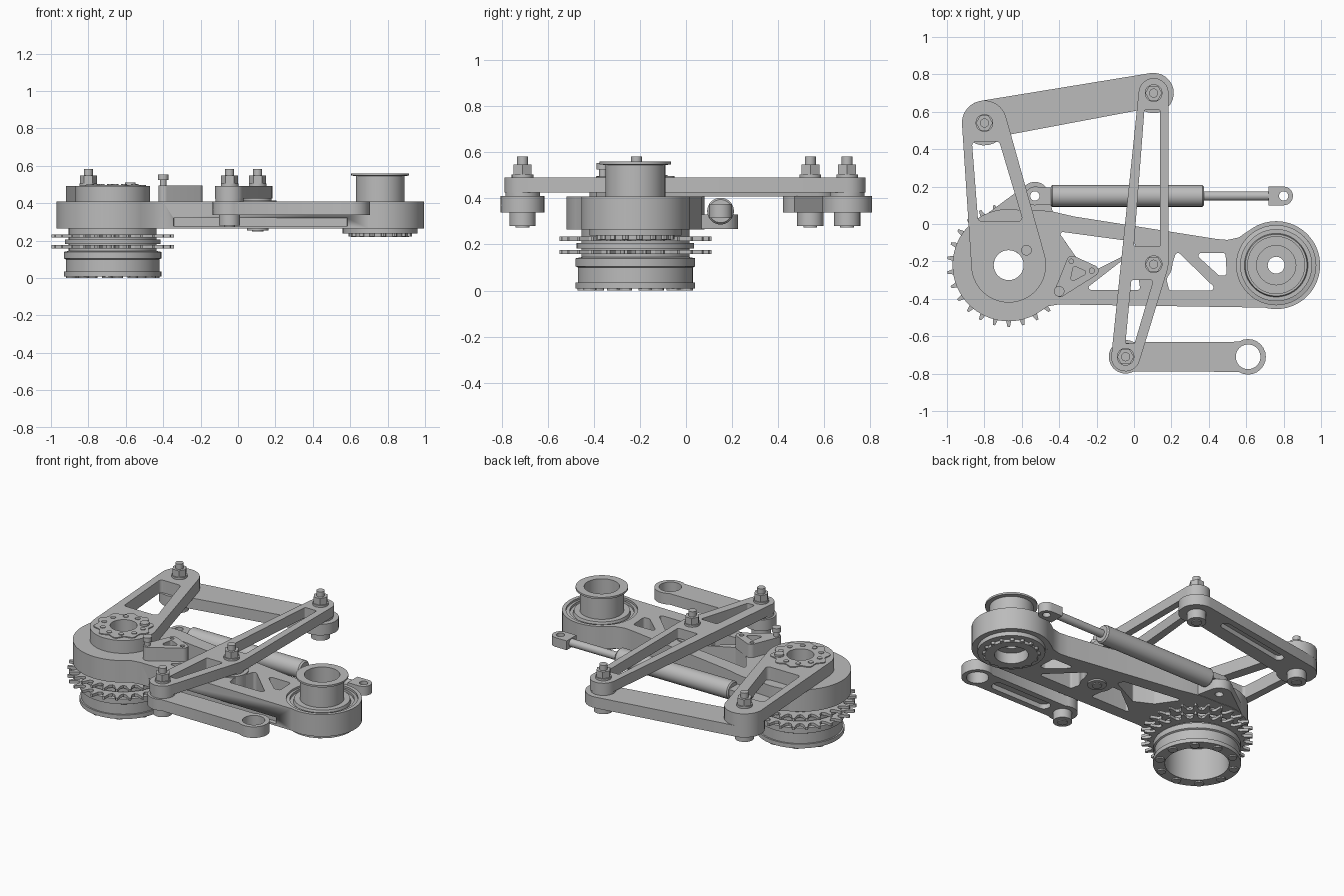
import bpy, bmesh, math

cube = bpy.data.objects.get("Cube")
if cube:
    bpy.data.objects.remove(cube, do_unlink=True)

metal = bpy.data.materials.new("grey metal")
metal.use_nodes = True
GREY = (0.5, 0.5, 0.5, 1)
metal.diffuse_color = GREY
metal.node_tree.nodes["Principled BSDF"].inputs["Base Color"].default_value = GREY


def finish(name, mesh):
    """Weld, fix normals, shade and link a mesh."""
    bm = bmesh.new()
    bm.from_mesh(mesh)
    bmesh.ops.remove_doubles(bm, verts=bm.verts, dist=0.0002)
    bmesh.ops.recalc_face_normals(bm, faces=bm.faces)
    bm.to_mesh(mesh)
    bm.free()
    mesh.materials.clear()
    mesh.materials.append(metal)
    ob = bpy.data.objects.new(name, mesh)
    bpy.context.collection.objects.link(ob)
    bpy.ops.object.select_all(action="DESELECT")
    ob.select_set(True)
    bpy.context.view_layer.objects.active = ob
    bpy.ops.object.shade_smooth_by_angle(angle=math.radians(30))
    return ob


def arc(x, y, r, a0=0, a1=345, step=15):
    n = max(2, round((a1 - a0) / step))
    angles = [math.radians(a0 + (a1 - a0) * i / n) for i in range(n + 1)]
    return [(x + r * math.cos(a), y + r * math.sin(a)) for a in angles]


def circle(x, y, r):
    return arc(x, y, r, 0, 352.5, 7.5)


def hull(*circles):
    """Outline of a belt pulled round several circles (x, y, r)."""
    pts = sorted({p for c in circles for p in circle(*c)})

    def half(seq):
        out = []
        for p in seq:
            while len(out) > 1 and ((out[-1][0] - out[-2][0]) * (p[1] - out[-2][1])
                                    <= (out[-1][1] - out[-2][1]) * (p[0] - out[-2][0])):
                out.pop()
            out.append(p)
        return out[:-1]
    return half(pts) + half(pts[::-1])


def window(r, *corners):
    return hull(*[(x, y, r) for x, y in corners])


def prism(name, outline, z0, z1, holes=()):
    """Flat plate with holes, filled from a 2D curve."""
    cu = bpy.data.curves.new(name, "CURVE")
    cu.dimensions, cu.fill_mode, cu.extrude = "2D", "BOTH", (z1 - z0) / 2
    for loop in [outline, *holes]:
        sp = cu.splines.new("POLY")
        sp.points.add(len(loop) - 1)
        for p, (x, y) in zip(sp.points, loop):
            p.co = (x, y, 0, 1)
        sp.use_cyclic_u = True
    tmp = bpy.data.objects.new(name, cu)
    bpy.context.collection.objects.link(tmp)
    deps = bpy.context.evaluated_depsgraph_get()
    mesh = bpy.data.meshes.new_from_object(tmp.evaluated_get(deps))
    bpy.data.objects.remove(tmp)
    for v in mesh.vertices:
        v.co.z += (z0 + z1) / 2
    return finish(name, mesh)


def lathe(name, x, y, profile, n=64, along_x=False):
    """Closed (radius, height) profile turned about z, or about x."""
    verts, faces, m = [], [], len(profile)
    for i in range(n):
        a = 2 * math.pi * i / n
        for r, h in profile:
            u, v = r * math.cos(a), r * math.sin(a)
            verts.append((h, x + u, y + v) if along_x else (x + u, y + v, h))
    for i in range(n):
        for j in range(m):
            k, l = (i + 1) % n, (j + 1) % m
            faces.append((i * m + j, k * m + j, k * m + l, i * m + l))
    mesh = bpy.data.meshes.new(name)
    mesh.from_pydata(verts, [], faces)
    return finish(name, mesh)


def ring_of_bolts(name, x, y, ring, count, r, z0, z1):
    for i in range(count):
        a = 2 * math.pi * (i + 0.3) / count
        prism(name, arc(x + ring * math.cos(a), y + ring * math.sin(a), r, 0, 330, 30), z0, z1)


def sprocket(name, x, y, z, teeth=26):
    loop = []
    for i in range(teeth):
        for f, r in ((0, .272), (.25, .285), (.42, .33), (.58, .33), (.75, .285)):
            a = 2 * math.pi * (i + f) / teeth
            loop.append((x + r * math.cos(a), y + r * math.sin(a)))
    prism(name, loop, z - .009, z + .009, [circle(x, y, .2)])


HUB, AXLE = (-.67, -.22), (.76, -.22)
ROCKER, TOP, PIVOT, FOOT = (-.80, .54), (.105, .70), (.105, -.215), (-.045, -.71)
EAR = (-.53, .15)

# Main swing arm with truss windows
outline = (arc(*AXLE, .235, -105, 125, 5) + [(.56, -.072), (.50, -.085), (.44, -.08), (-.32, .04), (-.45, .07)]
           + arc(*HUB, .3, 80, 300, 5) + [(-.46, -.44), (-.40, -.43)])
arm = prism("swing_arm", outline, .265, .408, [
    circle(*HUB, .08), circle(*AXLE, .212),
    window(.012, (-.38, -.055), (-.01, -.105), (.0, -.13), (-.19, -.225), (-.3, -.17)),
    window(.012, (-.23, -.34), (.02, -.34), (.0, -.2), (-.05, -.2)),
    window(.015, (.235, -.17), (.41, -.34), (.2, -.34), (.19, -.3)),
    window(.015, (.36, -.17), (.475, -.17), (.48, -.26), (.46, -.26))])

# Shallow side groove cut into the arm
cutter = prism("groove_cutter", window(.005, (-.34, -.5), (.58, -.5), (.58, -.42), (-.34, -.42)), .278, .32)
cutter.hide_render = True
mod = arm.modifiers.new("groove", "BOOLEAN")
mod.object, mod.solver = cutter, "EXACT"
bpy.context.view_layer.objects.active = arm
bpy.ops.object.modifier_apply(modifier="groove")
bpy.data.objects.remove(cutter)

# Damper mounting ear
prism("damper_ear", hull((*EAR, .075), (*HUB, .29)), .267, .33, [circle(*HUB, .08), circle(*EAR, .025)])
prism("damper_end_eye", hull((*EAR, .05), (-.44, .15, .045)), .33, .37, [circle(*EAR, .025)])

# Damper body, rod and eye
lathe("damper_body", .15, .345, [(0, -.445), (.05, -.445), (.058, -.437), (.058, .365), (.05, .375), (0, .375)], 40, True)
lathe("damper_rod", .15, .345, [(0, .37), (.025, .37), (.025, .73), (0, .73)], 24, True)
prism("damper_rod_eye", arc(.80, .15, .05, -90, 90) + [(.72, .20), (.72, .10)], .315, .375, [circle(.80, .15, .025)])

# Drum with open bore, sprockets and bolts
lathe("drum", *HUB, [(.19, .008), (.26, .008), (.26, .035), (.25, .035), (.25, .1), (.26, .105), (.26, .14),
                     (.235, .145), (.235, .265), (.08, .265), (.08, .22), (.19, .22)])
lathe("spacer_ring", *HUB, [(.2, .183), (.255, .183), (.255, .207), (.2, .207)])
for z in (.168, .225):
    sprocket("sprocket", *HUB, z)
ring_of_bolts("drum_bolt", *HUB, .225, 10, .028, 0, .02)

# Axle bearing and flanged bushing
lathe("axle_bushing", *AXLE, [(.1, .22), (.155, .22), (.155, .238), (.2, .238), (.2, .265), (.212, .265), (.212, .395),
                              (.19, .4), (.19, .385), (.17, .385), (.165, .405), (.13, .405), (.13, .545), (.155, .548),
                              (.155, .56), (.105, .56), (.105, .31), (.045, .31), (.045, .29), (.1, .29)])
ring_of_bolts("axle_bolt", *AXLE, .158, 16, .013, .222, .24)

# Rocker arm on the drum hub
prism("rocker_arm", hull((*HUB, .2), (*ROCKER, .12)), .408, .492, [
    circle(*HUB, .08),
    window(.02, (-.845, .42), (-.735, .42), (-.62, .035), (-.815, .035))])
lobes = [(HUB[0] + (.165 + .012 * math.cos(10 * a)) * math.cos(a), HUB[1] + (.165 + .012 * math.cos(10 * a)) * math.sin(a))
         for a in [math.radians(3 * i) for i in range(120)]]
prism("lobed_ring", lobes, .49, .498, [circle(*HUB, .08)])
ring_of_bolts("lobed_ring_bolt", *HUB, .125, 10, .016, .496, .502)
prism("hub_pin", circle(-.575, -.14, .028), .49, .512)

# Long two-bay lever
prism("long_lever", arc(*TOP, .08, 0, 175) + arc(*FOOT, .078, 186, 345) + [(.182, -.235), (.185, -.2)], .425, .492, [
    window(.01, (.065, .60), (.13, .60), (.13, -.11), (.01, -.11)),
    window(.01, (-.005, -.31), (.09, -.31), (-.005, -.63), (-.035, -.63))])


def link_bar(name, outline, pocket, holes=()):
    """Bar with a solid top and a pocketed underside."""
    prism(name, outline, .37, .41, holes)
    prism(name + "_rim", outline, .338, .37, [pocket, *holes])


# Upper and lower link bars
upper = arc(*TOP, .108, -125, 100) + arc(*ROCKER, .12, 100, 325)
link_bar("upper_link", upper, window(.03, (-.6, .615), (-.12, .7)))
lower = arc(.61, -.71, .095, -122, 122) + arc(*FOOT, .09, 60, 300)
link_bar("lower_link", lower, window(.04, (.10, -.71), (.45, -.71)), [circle(.61, -.71, .066)])

# Pivot pins with collars, nuts and studs
for x, y in (ROCKER, TOP, PIVOT, FOOT):
    z0 = .255 if (x, y) == PIVOT else .28
    prism("pivot_collar", circle(x, y, .075), .405, .43)
    prism("pivot_head", circle(x, y, .057), z0, .42)
    prism("pivot_head_tip", circle(x, y, .03), z0 - .006, z0)
    prism("pivot_washer", circle(x, y, .047), .49, .505)
    prism("pivot_nut", arc(x, y, .045, 0, 300, 60), .505, .548)
    prism("pivot_stud", circle(x, y, .024), .54, .582)
lathe("pivot_boss", *PIVOT, [(.04, .265), (.1, .265), (.1, .415), (.04, .415)])

# Small three-point bracket beside the hub
bracket = window(.03, (-.395, -.36), (-.33, -.20), (-.22, -.25))
prism("bracket", bracket, .408, .495, [
    window(.012, (-.315, -.24), (-.27, -.26), (-.325, -.29)),
    circle(-.225, -.25, .014), circle(-.335, -.2, .012)])
prism("bracket_pin", circle(-.40, -.36, .017), .49, .53)
prism("bracket_pin_head", circle(-.40, -.36, .028), .525, .553)
